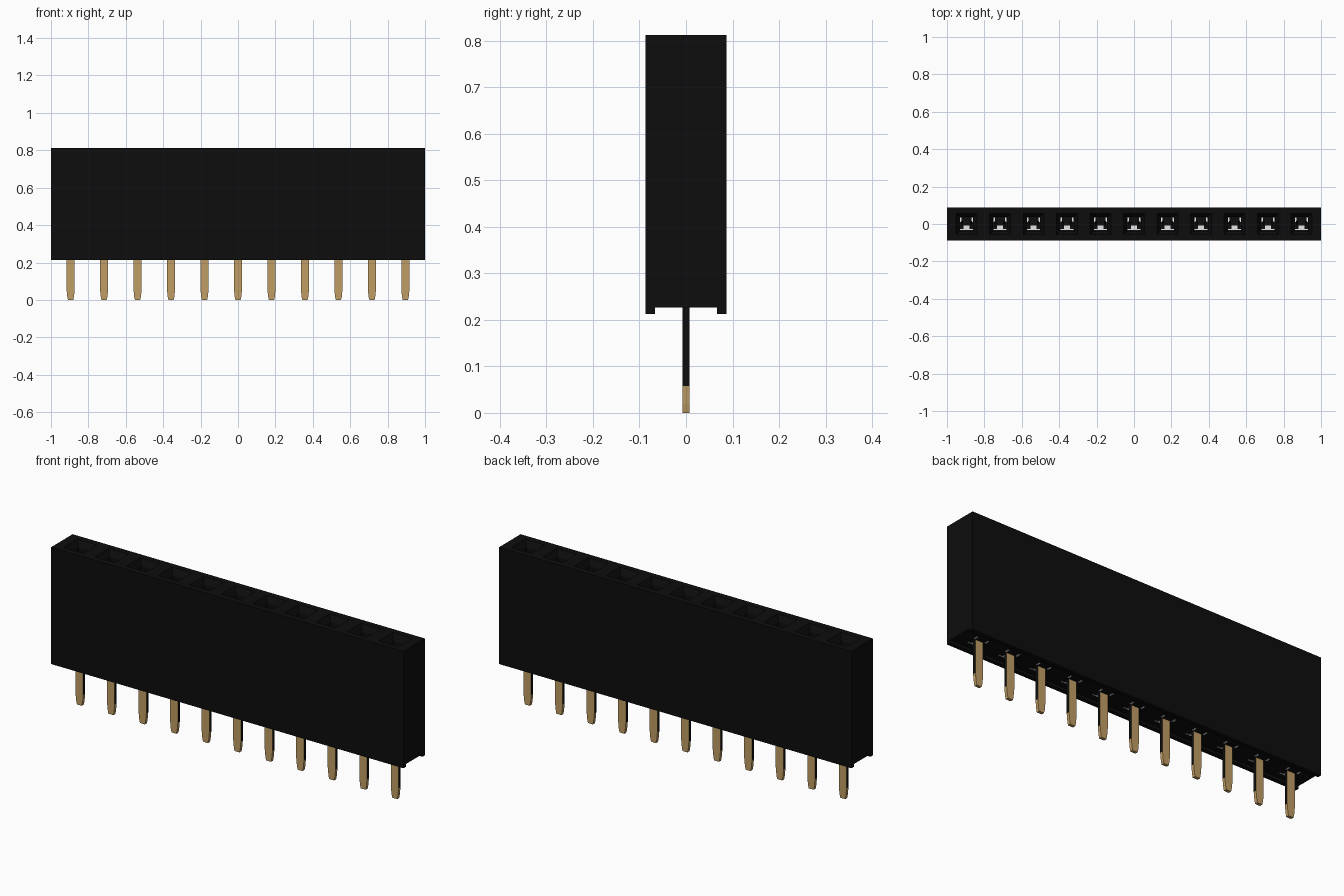
import bpy, bmesh

if "Cube" in bpy.data.objects:
    bpy.data.objects.remove(bpy.data.objects["Cube"], do_unlink=True)

PITCH, COUNT = 0.179, 11
CENTRES = [(i - (COUNT - 1) / 2) * PITCH for i in range(COUNT)]
FLOOR = 0.227  # ceiling of the channel under the housing


def material(name, rgb):
    m = bpy.data.materials.new(name)
    m.use_nodes = True
    m.diffuse_color = (*rgb, 1)
    m.node_tree.nodes["Principled BSDF"].inputs["Base Color"].default_value = (*rgb, 1)
    return m


BLACK = material("black plastic", (0.004, 0.004, 0.004))
GOLD = material("gold", (0.53, 0.34, 0.13))
LIGHT = material("light metal", (0.85, 0.85, 0.85))


def finish(name, bm, *mats):
    bmesh.ops.recalc_face_normals(bm, faces=bm.faces)
    me = bpy.data.meshes.new(name)
    bm.to_mesh(me)
    bm.free()
    ob = bpy.data.objects.new(name, me)
    bpy.context.collection.objects.link(ob)
    for m in mats:
        me.materials.append(m)
    return ob


def loft(bm, rings):
    """Stack of rectangles (x, y, half x, half y, z), capped at both ends."""
    loops = [[bm.verts.new((x + sx * hx, y + sy * hy, z))
              for sx, sy in ((-1, -1), (1, -1), (1, 1), (-1, 1))]
             for x, y, hx, hy, z in rings]
    bm.faces.new(loops[0])
    bm.faces.new(loops[-1])
    for a, b in zip(loops, loops[1:]):
        for i in range(4):
            j = (i + 1) % 4
            bm.faces.new((a[i], a[j], b[j], b[i]))


def box(bm, x0, x1, y0, y1, z0, z1):
    ring = ((x0 + x1) / 2, (y0 + y1) / 2, (x1 - x0) / 2, (y1 - y0) / 2)
    loft(bm, [(*ring, z0), (*ring, z1)])


# Housing: channel-bottomed profile extruded along x
bm = bmesh.new()
profile = [(-0.0875, 0.213), (-0.067, 0.213), (-0.067, FLOOR), (0.067, FLOOR),
           (0.067, 0.213), (0.0875, 0.213), (0.0875, 0.812), (-0.0875, 0.812)]
face = bm.faces.new([bm.verts.new((-1, y, z)) for y, z in profile])
side = bmesh.ops.extrude_face_region(bm, geom=[face])["geom"]
bmesh.ops.translate(bm, vec=(2, 0, 0),
                    verts=[v for v in side if isinstance(v, bmesh.types.BMVert)])
housing = finish("housing", bm, BLACK)

# Socket holes with a funnel mouth
bm = bmesh.new()
for x in CENTRES:
    loft(bm, [(x, 0, 0.038, 0.038, FLOOR + 0.01), (x, 0, 0.038, 0.038, 0.78),
              (x, 0, 0.056, 0.056, 0.812), (x, 0, 0.056, 0.056, 0.85)])
cutter = finish("socket_cutter", bm, BLACK)
cutter.hide_render = True
cut = housing.modifiers.new("sockets", "BOOLEAN")
cut.operation, cut.solver, cut.object = "DIFFERENCE", "EXACT", cutter
bpy.context.view_layer.objects.active = housing
bpy.ops.object.modifier_apply(modifier=cut.name)
bpy.data.objects.remove(cutter, do_unlink=True)

# Pins: flat blades with narrowed tips and dark upper edges
bm = bmesh.new()
for x in CENTRES:
    loft(bm, [(x, 0, 0.014, 0.008, 0), (x, 0, 0.018, 0.008, 0.018),
              (x, 0, 0.022, 0.008, 0.058), (x, 0, 0.022, 0.008, FLOOR + 0.002)])
bm.normal_update()
for f in bm.faces:
    if abs(f.normal.x) > 0.9 and f.calc_center_median().z > 0.058:
        f.material_index = 1
finish("pins", bm, GOLD, BLACK)

# Spring leaves inside each socket
bm = bmesh.new()
for x in CENTRES:
    for s in (-1, 1):
        loft(bm, [(x + s * 0.024, 0.004, 0.003, 0.012, FLOOR + 0.01),
                  (x + s * 0.021, 0.004, 0.003, 0.012, 0.62),
                  (x + s * 0.026, 0.004, 0.003, 0.012, 0.70)])
finish("spring_leaves", bm, BLACK)

# Light contact plates on the socket floors and around the pin roots
bm = bmesh.new()
for x in CENTRES:
    for z in (FLOOR + 0.009, FLOOR - 0.001):
        box(bm, x - 0.016, x + 0.016, -0.027, -0.009, z, z + 0.002)
        box(bm, x - 0.035, x + 0.035, -0.032, -0.027, z, z + 0.002)
        for s in (-1, 1):
            a, b = sorted((s * 0.027, s * 0.035))
            box(bm, x + a, x + b, 0.012, 0.034, z, z + 0.002)
finish("contact_plates", bm, LIGHT)
